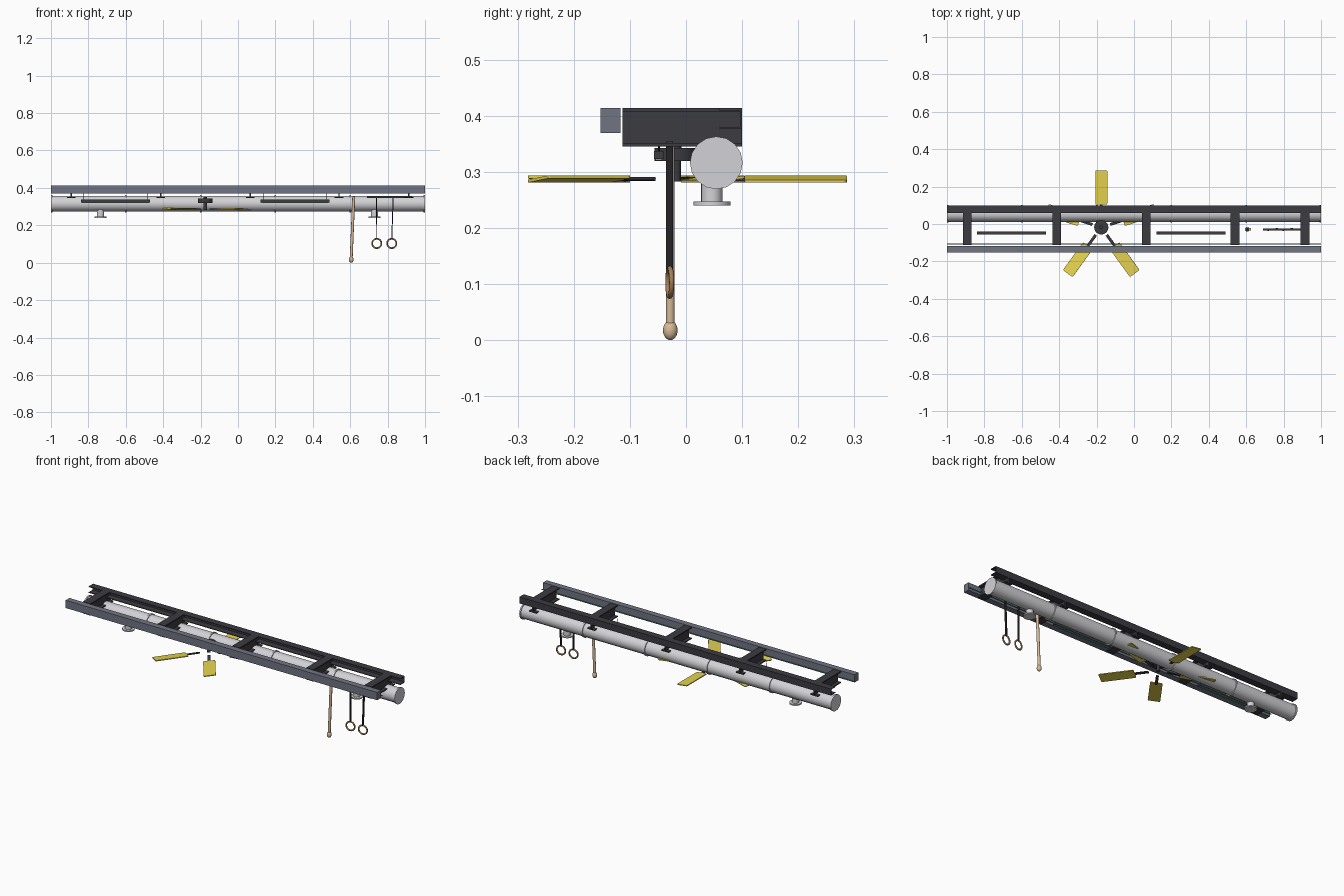
import bpy, bmesh, math
from mathutils import Vector, Matrix

if "Cube" in bpy.data.objects:
    bpy.data.objects.remove(bpy.data.objects["Cube"])


def material(name, rgb):
    m = bpy.data.materials.new(name)
    m.diffuse_color = (*rgb, 1)
    m.use_nodes = True
    m.node_tree.nodes["Principled BSDF"].inputs["Base Color"].default_value = m.diffuse_color
    return m


DARK = material("dark steel", (0.045, 0.043, 0.053))
BLUE = material("blue grey steel", (0.165, 0.178, 0.225))
GREY = material("light duct metal", (0.65, 0.65, 0.68))
YELLOW = material("yellow blade", (0.80, 0.66, 0.08))
BLACK = material("black strap", (0.018, 0.018, 0.02))
BEIGE = material("beige rope", (0.68, 0.50, 0.32))
WOOD = material("ring wood", (0.36, 0.21, 0.10))
GREEN = material("green strip", (0.10, 0.40, 0.28))


def finish(name, bm, mat, smooth=False):
    bmesh.ops.recalc_face_normals(bm, faces=bm.faces)
    me = bpy.data.meshes.new(name)
    bm.to_mesh(me)
    bm.free()
    me.materials.append(mat)
    ob = bpy.data.objects.new(name, me)
    bpy.context.collection.objects.link(ob)
    if smooth:
        bpy.ops.object.select_all(action='DESELECT')
        ob.select_set(True)
        bpy.context.view_layer.objects.active = ob
        bpy.ops.object.shade_smooth_by_angle(angle=math.radians(40))
    return ob


def box(name, x, y, z, mat):
    """Box from (min, max) ranges."""
    bm = bmesh.new()
    size = [r[1] - r[0] for r in (x, y, z)]
    mid = [(r[0] + r[1]) / 2 for r in (x, y, z)]
    bmesh.ops.create_cube(bm, size=1, matrix=Matrix.Translation(mid) @ Matrix.Diagonal((*size, 1)))
    return finish(name, bm, mat)


def rod(name, a, b, r, mat, sides=12):
    """Round bar between two points."""
    a, b = Vector(a), Vector(b)
    bm = bmesh.new()
    turn = (b - a).to_track_quat('Z', 'Y').to_matrix().to_4x4()
    bmesh.ops.create_cone(bm, cap_ends=True, segments=sides, radius1=r, radius2=r,
                          depth=(b - a).length, matrix=Matrix.Translation((a + b) / 2) @ turn)
    return finish(name, bm, mat, True)


def extrude(name, profile, direction, mat):
    """Closed profile swept along a straight direction."""
    bm = bmesh.new()
    face = bm.faces.new([bm.verts.new(p) for p in profile])
    new = bmesh.ops.extrude_face_region(bm, geom=[face])['geom']
    bmesh.ops.translate(bm, vec=direction, verts=[v for v in new if isinstance(v, bmesh.types.BMVert)])
    return finish(name, bm, mat)


# Long rails: closed front rail, channel section at the back
TOP = 0.4135
box("front_rail", (-1, 1), (-0.152, -0.117), (0.369, TOP), BLUE)
channel = [(0.06, 0.376), (0.10, 0.376), (0.10, TOP), (0.06, TOP),
           (0.06, TOP - 0.004), (0.096, TOP - 0.004), (0.096, 0.380), (0.06, 0.380)]
extrude("back_channel_rail", [(-1, y, z) for y, z in channel], (2, 0, 0), DARK)
box("light_strip", (-1, 1), (-0.109, -0.105), (0.376, 0.380), GREEN)

# I-section cross beams
half = [(0.023, 0.345), (0.023, 0.351), (0.004, 0.351), (0.004, 0.407), (0.023, 0.407), (0.023, TOP)]
section = half + [(-x, z) for x, z in reversed(half)]
for cx in (-0.892, -0.413, 0.065, 0.54, 0.914):
    extrude("cross_beam", [(cx + x, -0.113, z) for x, z in section], (0, 0.213, 0), DARK)

# Air duct with end collars, joint bands and two outlets
DY, DZ, DR = 0.054, 0.316, 0.042
rod("duct", (-1, DY, DZ), (1, DY, DZ), DR, GREY, 16)
for x in (-0.996, -0.6, -0.2, 0.2, 0.6, 0.996):
    rod("duct_collar", (x - 0.004, DY, DZ), (x + 0.004, DY, DZ), 0.047, GREY, 16)
for x in (-0.735, 0.73):
    rod("outlet_neck", (x, 0.046, 0.244), (x, 0.046, 0.295), 0.019, GREY, 20)
    rod("outlet_flange", (x, 0.046, 0.240), (x, 0.046, 0.247), 0.033, GREY, 24)

# Ceiling fan
FX, FY, FZ = -0.175, -0.018, 0.287
rod("fan_motor", (FX, FY, 0.319), (FX, FY, 0.342), 0.038, DARK, 24)
rod("fan_mount", (FX, FY, 0.342), (FX, FY, 0.352), 0.010, DARK)
rod("fan_shaft", (FX, FY, 0.283), (FX, FY, 0.322), 0.009, DARK)
for i in range(5):
    spin = (Matrix.Translation((FX, FY, FZ)) @ Matrix.Rotation(math.radians(90 + 72 * i), 4, 'Z')
            @ Matrix.Rotation(math.radians(7), 4, 'X'))
    for name, r0, r1, wide, thick, mat in (("fan_arm", 0.05, 0.14, 0.015, 0.005, DARK),
                                           ("fan_blade", 0.122, 0.305, 0.064, 0.005, YELLOW)):
        bm = bmesh.new()
        bmesh.ops.create_cube(bm, size=1, matrix=spin @ Matrix.Translation(((r0 + r1) / 2, 0, 0))
                              @ Matrix.Diagonal((r1 - r0, wide, thick, 1)))
        if mat == YELLOW:
            upright = [e for e in bm.edges if abs(e.calc_length() - thick) < 1e-4]
            bmesh.ops.bevel(bm, geom=upright, offset=0.005, segments=2, affect='EDGES', profile=0.5)
        finish(name, bm, mat)

# Hanging linear lamps with coloured undersides
for x0, x1 in ((-0.84, -0.47), (0.12, 0.49)):
    box("lamp_bar", (x0, x1), (-0.057, -0.040), (0.323, 0.337), DARK)
    box("lamp_diffuser", (x0 + 0.005, x1 - 0.005), (-0.054, -0.043), (0.320, 0.323), GREEN)
    for x in (x0 + 0.015, x1 - 0.015):
        rod("lamp_wire", (x, -0.048, 0.336), (x, -0.048, 0.372), 0.0015, BLACK, 6)

# Ring support bar, straps and gymnastic rings
box("ring_support_bar", (0.69, 0.934), (-0.035, -0.023), (0.346, 0.355), DARK)
for x, lean in ((0.742, -0.001), (0.822, 0.008)):
    y, z = -0.029, 0.103
    top = x + lean
    extrude("ring_strap", [(top - 0.0025, y - 0.006, 0.352), (top + 0.0025, y - 0.006, 0.352),
                           (x + 0.0025, y - 0.006, z + 0.024), (x - 0.0025, y - 0.006, z + 0.024)],
            (0, 0.012, 0), BLACK)
    bpy.ops.mesh.primitive_torus_add(location=(x, y, z), rotation=(math.pi / 2, 0, math.radians(8)),
                                     major_radius=0.025, minor_radius=0.0045,
                                     major_segments=32, minor_segments=10)
    ring = bpy.context.object
    ring.name = "gym_ring"
    ring.data.materials.append(WOOD)
    bpy.ops.object.shade_smooth_by_angle(angle=math.radians(40))

# Climbing rope with knotted end
rod("climbing_rope", (0.605, -0.028, 0.02), (0.619, -0.028, 0.354), 0.0078, BEIGE, 14)
bm = bmesh.new()
bmesh.ops.create_uvsphere(bm, u_segments=18, v_segments=12, radius=1,
                          matrix=Matrix.Translation((0.605, -0.028, 0.0175)) @ Matrix.Diagonal((0.013, 0.013, 0.0175, 1)))
finish("rope_knot", bm, BEIGE, True)
